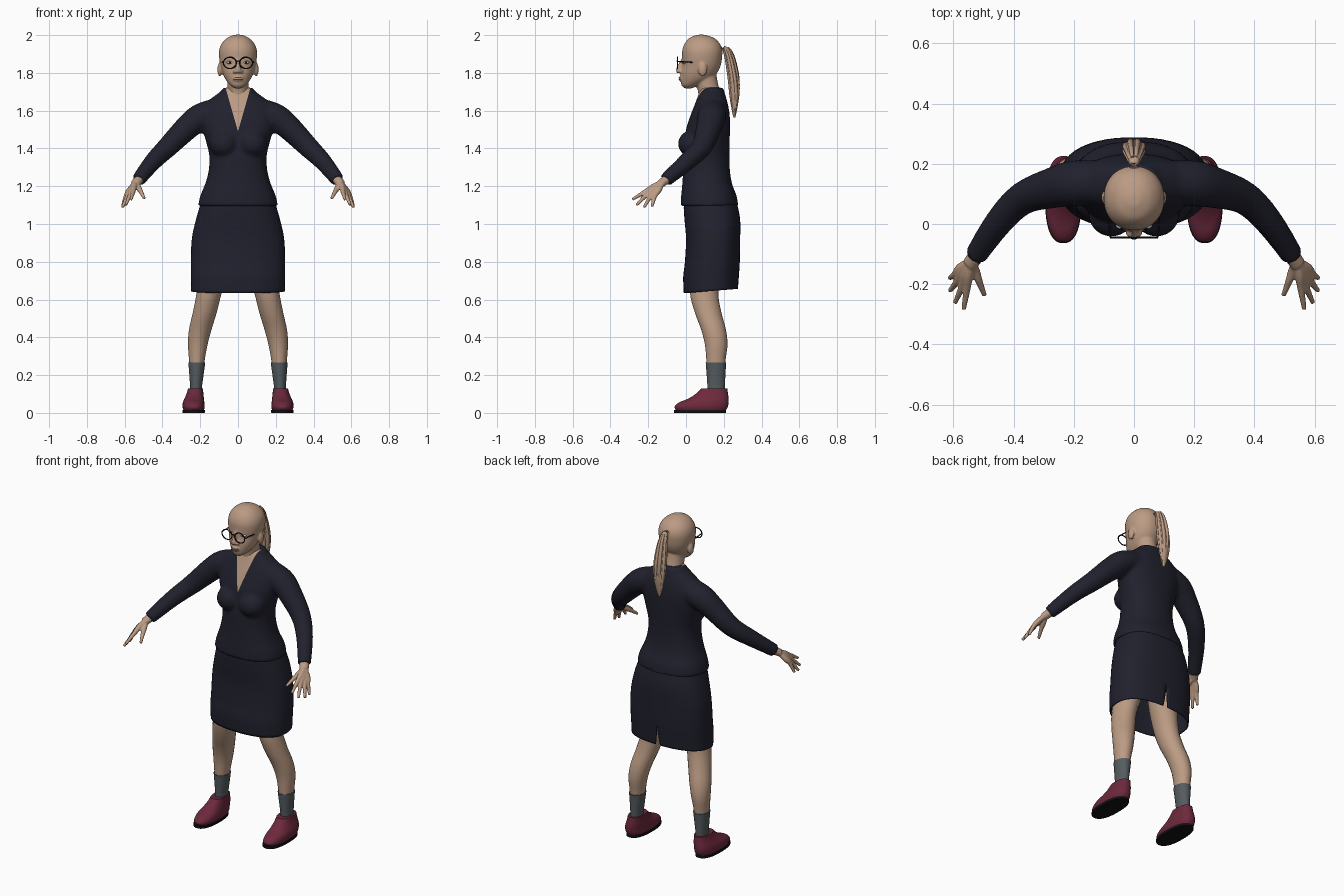
import bpy, bmesh
from math import cos, sin, pi, radians
from mathutils import Vector, Matrix

cube = bpy.data.objects.get("Cube")
if cube:
    bpy.data.objects.remove(cube)


def material(name, *rgb):
    m = bpy.data.materials.new(name)
    m.use_nodes = True
    m.diffuse_color = (*rgb, 1)
    m.node_tree.nodes["Principled BSDF"].inputs["Base Color"].default_value = (*rgb, 1)
    return m


skin = material("skin", .50, .33, .23)
navy = material("navy cloth", .015, .015, .027)
maroon = material("maroon leather", .15, .022, .045)
grey = material("grey sock", .09, .107, .115)
black = material("black", .006, .006, .008)
lip = material("lips", .36, .19, .15)
white = material("eye white", .55, .52, .48)


def smooth_rows(rows, k=4):
    """Catmull-Rom interpolation of tuples."""
    rows = [Vector(r) for r in rows]
    out = []
    for i in range(len(rows) - 1):
        a, b, c, d = rows[max(i - 1, 0)], rows[i], rows[i + 1], rows[min(i + 2, len(rows) - 1)]
        for j in range(k):
            t = j / k
            out.append(b + (c - a) * (t / 2) + (a * 2 - b * 5 + c * 4 - d) * (t * t / 2)
                       + (b * 3 - a - c * 3 + d) * (t ** 3 / 2))
    return out + [rows[-1]]


def bridge(bm, rings, caps=(True, True)):
    vs = [[bm.verts.new(p) for p in ring] for ring in rings]
    n = len(vs[0])
    for lo, hi in zip(vs, vs[1:]):
        for i in range(n):
            bm.faces.new((lo[i], lo[(i + 1) % n], hi[(i + 1) % n], hi[i]))
    for ring, cap in zip((vs[0], vs[-1]), caps):
        if cap:
            bm.faces.new(ring)


def power(v, p):
    return (abs(v) ** (2 / p)) * (1 if v > 0 else -1)


def stack(bm, rows, p=2.0, n=32, caps=(True, True)):
    """Level rounded sections: centre x, front y, back y, z, half width."""
    rings = []
    for x, y0, y1, z, w in smooth_rows(rows):
        rings.append([Vector((x + w * power(cos(a), p), (y0 + y1) / 2 + (y1 - y0) / 2 * power(sin(a), p), z))
                      for a in (2 * pi * (i + .5) / n for i in range(n))])
    bridge(bm, rings, caps)


def tube(bm, rows, n=16, ref=(0, 0, 1)):
    """Sections along a path: x, y, z, half width, half thickness."""
    rows = smooth_rows(rows)
    rings = []
    for i, r in enumerate(rows):
        t = (rows[min(i + 1, len(rows) - 1)] - rows[max(i - 1, 0)])[:3]
        t = Vector(t).normalized()
        u = t.cross(Vector(ref)).normalized()
        v = u.cross(t)
        rings.append([Vector(r[:3]) + u * r[3] * cos(a) + v * r[4] * sin(a)
                      for a in (2 * pi * j / n for j in range(n))])
    bridge(bm, rings)


def ball(bm, centre, size):
    bmesh.ops.create_uvsphere(bm, u_segments=20, v_segments=12, radius=1,
                              matrix=Matrix.Translation(centre) @ Matrix.Diagonal((*size, 1)))


def finish(name, bm, *mats, voxel=0, sharp=40):
    """Turn the parts into an object, blended into one skin if voxel is set."""
    bmesh.ops.recalc_face_normals(bm, faces=bm.faces)
    me = bpy.data.meshes.new(name)
    bm.to_mesh(me)
    bm.free()
    ob = bpy.data.objects.new(name, me)
    bpy.context.collection.objects.link(ob)
    if voxel:
        mod = ob.modifiers.new("blend", "REMESH")
        mod.mode, mod.voxel_size = "VOXEL", voxel
        mod = ob.modifiers.new("soften", "SMOOTH")
        mod.factor, mod.iterations = .5, 4
        dg = bpy.context.evaluated_depsgraph_get()
        ob.data = bpy.data.meshes.new_from_object(ob.evaluated_get(dg))
        ob.modifiers.clear()
    ob.data.materials.clear()
    for m in mats:
        ob.data.materials.append(m)
    ob.data.shade_smooth()
    if not voxel:
        ob.data.set_sharp_from_angle(angle=radians(sharp))
    return ob


def mirror(ob):
    twin = ob.copy()
    twin.name = ob.name.replace("left", "right")
    twin.data = ob.data.copy()
    twin.data.transform(Matrix.Diagonal((-1, 1, 1, 1)))
    twin.data.flip_normals()
    bpy.context.collection.objects.link(twin)


def wedge(bm, tip, end, w, side):
    """Cut a V into the front (-1) or back (1) and return its faces."""
    h = end - tip
    for s in (-1, 1):
        bmesh.ops.bisect_plane(bm, geom=bm.verts[:] + bm.edges[:] + bm.faces[:], dist=1e-5,
                               plane_co=(0, 0, tip), plane_no=(h, 0, -s * w))
    found = []
    for f in bm.faces:
        c = f.calc_center_median()
        if (c.z - tip) / h * w > abs(c.x) and (c.y - .13) * side > 0:
            found.append(f)
    return found


# Jacket: body, bust and sleeves blended, with an open V neck
bm = bmesh.new()
stack(bm, [(0, -.03, .277, 1.095, .212), (0, -.026, .268, 1.15, .2), (0, -.02, .245, 1.21, .175),
           (0, -.016, .233, 1.28, .156), (0, -.014, .23, 1.36, .152), (0, -.005, .231, 1.43, .168),
           (0, .0, .233, 1.5, .186), (0, .022, .232, 1.57, .195), (0, .045, .223, 1.63, .18),
           (0, .06, .212, 1.67, .135), (0, .07, .203, 1.7, .095), (0, .08, .197, 1.722, .078)], p=2.3)
for s in (-1, 1):
    ball(bm, (s * .075, .035, 1.425), (.078, .078, .072))
    tube(bm, [(s * .1, .14, 1.6, .07, .07), (s * .2, .135, 1.565, .076, .072), (s * .27, .12, 1.51, .068, .066),
              (s * .37, .085, 1.41, .055, .056), (s * .45, .005, 1.33, .047, .047),
              (s * .528, -.108, 1.232, .037, .037)], n=24)
jacket = finish("jacket", bm, navy, skin, voxel=.011)
bm = bmesh.new()
bm.from_mesh(jacket.data)
for f in wedge(bm, 1.49, 1.72, .066, -1):
    f.material_index = 1
bm.to_mesh(jacket.data)
bm.free()

# Skirt: open at the hem with a slit at the back
bm = bmesh.new()
stack(bm, [(0, -.012, .275, .645, .248), (0, -.015, .28, .72, .25), (0, -.006, .285, .8, .25),
           (0, 0, .287, .92, .245), (0, -.008, .287, 1.02, .224), (0, -.012, .272, 1.1, .2),
           (0, 0, .25, 1.15, .18)], p=2.4, n=48, caps=(False, True))
bmesh.ops.delete(bm, geom=wedge(bm, .78, .64, .016, 1), context="FACES")
for v in bm.verts:
    if v.co.z < .7:
        v.co.z += (v.co.y - .13) * .08 * (.7 - v.co.z) / .055
skirt = finish("skirt", bm, navy)
mod = skirt.modifiers.new("cloth", "SOLIDIFY")
mod.thickness = .006

# Legs, socks and shoes
bm = bmesh.new()
stack(bm, [(.222, .118, .2, .12, .029), (.218, .108, .209, .27, .041), (.213, .1, .22, .36, .052),
           (.2, .08, .212, .44, .06), (.175, .045, .187, .535, .064), (.152, .02, .172, .64, .067),
           (.12, .02, .19, .8, .08), (.1, .03, .21, 1.0, .088)], n=24)
mirror(finish("left_leg", bm, skin))
bm = bmesh.new()
stack(bm, [(.222, .114, .206, .1, .032), (.222, .113, .206, .14, .032), (.22, .109, .209, .2, .038),
           (.218, .104, .213, .266, .045)], n=24)
mirror(finish("left_sock", bm, grey))
bm = bmesh.new()
stack(bm, [(.235, -.053, .212, .014, .054), (.235, -.061, .222, .032, .059), (.235, -.038, .226, .055, .057),
           (.232, .01, .226, .075, .052), (.228, .05, .223, .1, .045), (.225, .08, .219, .128, .04)], p=2.4)
mirror(finish("left_shoe", bm, maroon))
bm = bmesh.new()
stack(bm, [(.235, -.064, .213, 0, .059), (.235, -.064, .213, .015, .06)], p=2.4)
mirror(finish("left_sole", bm, black))

# Hands: each finger runs from the wrist so the palm fills in
bm = bmesh.new()
tube(bm, [(.505, -.075, 1.25, .027, .025), (.525, -.105, 1.234, .027, .024), (.545, -.135, 1.213, .026, .022)])
fingers = [((.55, -.17, 1.2), (.555, -.215, 1.172), (.566, -.284, 1.13)),
           ((.56, -.165, 1.19), (.57, -.205, 1.158), (.595, -.262, 1.1)),
           ((.57, -.155, 1.182), (.585, -.187, 1.148), (.612, -.222, 1.088)),
           ((.576, -.145, 1.178), (.593, -.165, 1.148), (.613, -.18, 1.092)),
           ((.528, -.155, 1.195), (.515, -.19, 1.172), (.496, -.238, 1.136))]
for base, knuckle, tip in fingers:
    tube(bm, [(.54, -.125, 1.222, .014, .014), (*base, .016, .015), (*knuckle, .0125, .0125),
              (*tip, .008, .008)], n=12)
mirror(finish("left_hand", bm, skin, voxel=.0045))

# Head: skull, neck, nose, lips and ears blended
bm = bmesh.new()
stack(bm, [(0, -.008, .03, 1.718, .018), (0, -.024, .07, 1.735, .042), (0, -.027, .13, 1.765, .066),
           (0, -.027, .165, 1.8, .082), (0, -.02, .184, 1.84, .093), (0, -.021, .191, 1.88, .1),
           (0, -.02, .192, 1.92, .1), (0, -.007, .179, 1.955, .087), (0, .018, .148, 1.985, .058),
           (0, .06, .1, 2.002, .02)], p=2.1)
stack(bm, [(0, .06, .19, 1.6, .065), (0, .065, .182, 1.69, .057), (0, .05, .168, 1.75, .056),
           (0, .05, .16, 1.8, .056)])
tube(bm, [(0, -.014, 1.872, .01, .01), (0, -.028, 1.845, .011, .012), (0, -.04, 1.815, .015, .014),
          (0, -.036, 1.802, .017, .01)], ref=(0, 1, 0))
ball(bm, (0, -.025, 1.77), (.028, .014, .016))
for s in (-1, 1):
    ball(bm, (s * .016, -.032, 1.808), (.012, .012, .01))
    ball(bm, (s * .096, .088, 1.818), (.013, .023, .037))
finish("head", bm, skin, voxel=.006)

# Lips and eyes
bm = bmesh.new()
for z in (1.774, 1.766):
    ball(bm, (0, -.03, z), (.024, .009, .0045))
finish("lips", bm, lip)
bm = bmesh.new()
ball(bm, (.042, -.006, 1.855), (.018, .011, .008))
mirror(finish("left_eye", bm, white))
bm = bmesh.new()
ball(bm, (.042, -.015, 1.855), (.006, .003, .006))
mirror(finish("left_iris", bm, black))


# Glasses from bent wire
cu = bpy.data.curves.new("glasses", "CURVE")
cu.dimensions, cu.bevel_depth, cu.bevel_resolution = "3D", .0032, 2
paths = [([(-.01, -.045, 1.86), (0, -.047, 1.864), (.01, -.045, 1.86)], False)]
for s in (-1, 1):
    paths.append(([(s * .043 + .034 * cos(i * pi / 14), -.045, 1.853 + .03 * sin(i * pi / 14))
                   for i in range(28)], True))
    paths.append(([(s * .076, -.045, 1.86), (s * .08, -.04, 1.86), (s * .084, .04, 1.856)], False))
for pts, closed in paths:
    sp = cu.splines.new("POLY")
    sp.points.add(len(pts) - 1)
    sp.use_cyclic_u = closed
    for p, co in zip(sp.points, pts):
        p.co = (*co, 1)
cu.materials.append(black)
bpy.context.collection.objects.link(bpy.data.objects.new("glasses", cu))

# Ponytail: a core with loose strands around it
bm = bmesh.new()
tail = [(0, .17, 1.925, .016, .016), (0, .21, 1.925, .018, .015), (0, .23, 1.875, .027, .022),
        (0, .25, 1.77, .036, .026), (0, .257, 1.68, .032, .024), (0, .257, 1.61, .02, .014),
        (0, .256, 1.565, .006, .005)]
tube(bm, tail, n=20, ref=(0, 1, 0))
for i in range(8):
    a = 2 * pi * (i + .5) / 8
    end = .03 * (i % 3)
    tube(bm, [(x + w * cos(a) * .85, y + t * sin(a) * .85, z + end * (j / 6), w * .3, t * .35)
              for j, (x, y, z, w, t) in enumerate(tail) if j > 0], n=8, ref=(0, 1, 0))
finish("ponytail", bm, skin, sharp=60)
